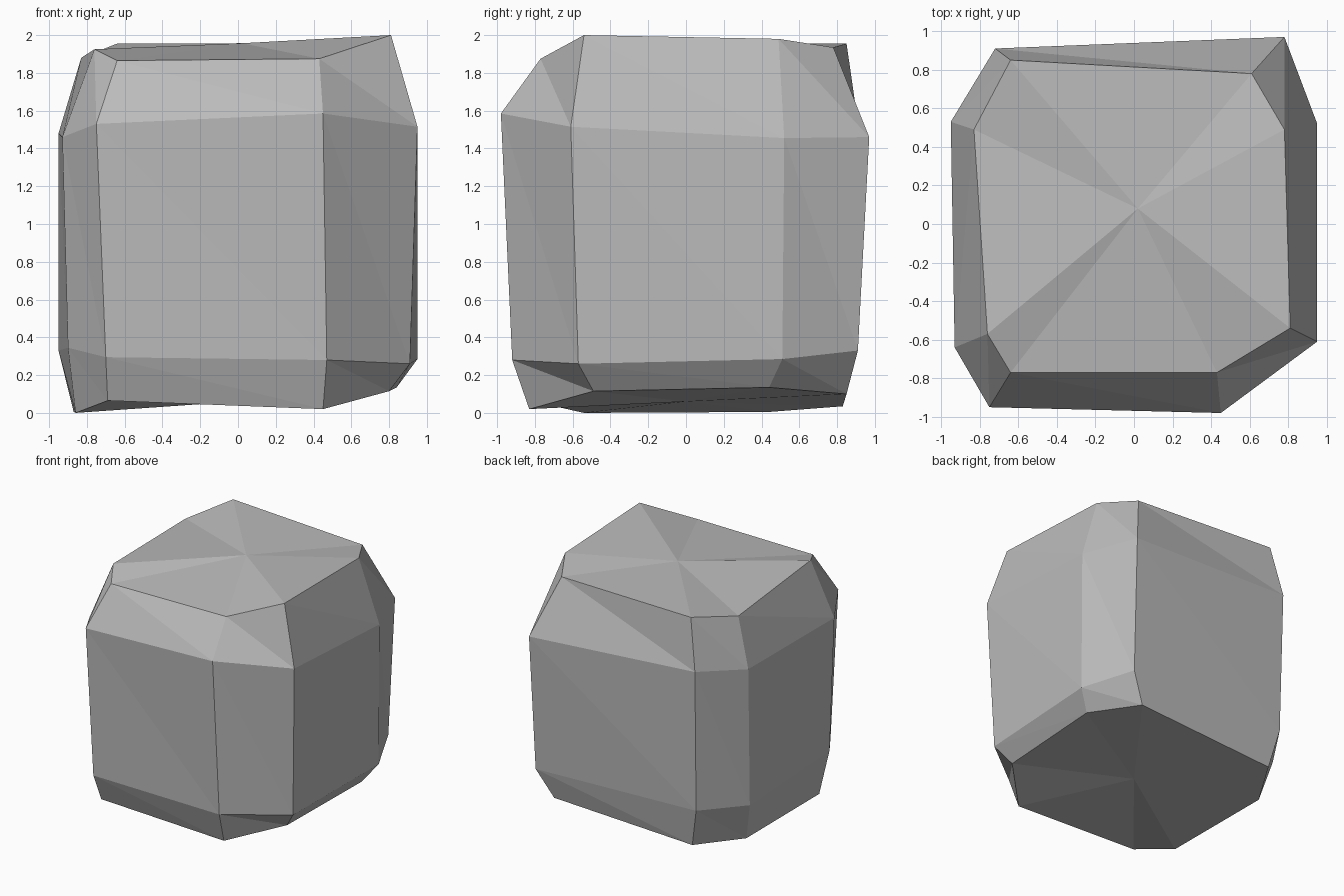
import bpy
import bmesh

# Remove the default cube only
default_cube = bpy.data.objects.get("Cube")
if default_cube:
    bpy.data.objects.remove(default_cube, do_unlink=True)


def make_material(name, colour):
    material = bpy.data.materials.new(name)
    material.use_nodes = True
    material.diffuse_color = colour
    shader = material.node_tree.nodes["Principled BSDF"]
    shader.inputs["Base Color"].default_value = colour
    shader.inputs["Roughness"].default_value = 0.9
    return material


# Octagonal cross-sections, counterclockwise from the front right corner
base_rim = [
    (-.69, -.83, .065), (.45, -.83, .02), (.8, -.49, .115), (.84, .44, .135),
    (.63, .85, .1), (-.64, .83, .035), (-.87, .44, .005), (-.86, -.54, 0),
]
lower_rim = [
    (-.7, -.92, .295), (.47, -.92, .28), (.91, -.57, .26), (.95, .51, .285),
    (.76, .91, .33), (-.71, .88, .36), (-.95, .51, .33), (-.9, -.62, .345),
]
upper_rim = [
    (-.75, -.95, 1.53), (.45, -.98, 1.585), (.95, -.61, 1.515), (.95, .52, 1.455),
    (.78, .97, 1.46), (-.72, .91, 1.54), (-.95, .53, 1.48), (-.93, -.64, 1.46),
]
top_rim = [
    (-.64, -.77, 1.865), (.43, -.77, 1.875), (.81, -.54, 2), (.78, .49, 1.98),
    (.61, .78, 1.935), (-.64, .85, 1.955), (-.83, .49, 1.88), (-.76, -.57, 1.925),
]


def bridge(mesh, lower, upper):
    """Join two rims with a band of triangles, all split the same way."""
    for index in range(len(lower)):
        following = (index + 1) % len(lower)
        mesh.faces.new((lower[index], lower[following], upper[index]))
        mesh.faces.new((lower[following], upper[following], upper[index]))


def cap(mesh, rim, centre):
    """Close a rim with a fan of triangles around a centre point."""
    hub = mesh.verts.new(centre)
    for index in range(len(rim)):
        following = (index + 1) % len(rim)
        mesh.faces.new((rim[index], rim[following], hub))


# Boulder: three bands of facets and two shallow fan caps
mesh = bmesh.new()
sections = (base_rim, lower_rim, upper_rim, top_rim)
rims = [[mesh.verts.new(point) for point in section] for section in sections]
for lower, upper in zip(rims, rims[1:]):
    bridge(mesh, lower, upper)
cap(mesh, rims[-1], (.02, .08, 1.957))
cap(mesh, rims[0][::-1], (0, 0, .06))
bmesh.ops.recalc_face_normals(mesh, faces=mesh.faces)

boulder_mesh = bpy.data.meshes.new("boulder")
mesh.to_mesh(boulder_mesh)
mesh.free()
boulder_mesh.materials.append(make_material("stone grey", (.5, .5, .5, 1)))

# Flat facets all over
for polygon in boulder_mesh.polygons:
    polygon.use_smooth = False

boulder = bpy.data.objects.new("boulder", boulder_mesh)
bpy.context.collection.objects.link(boulder)
